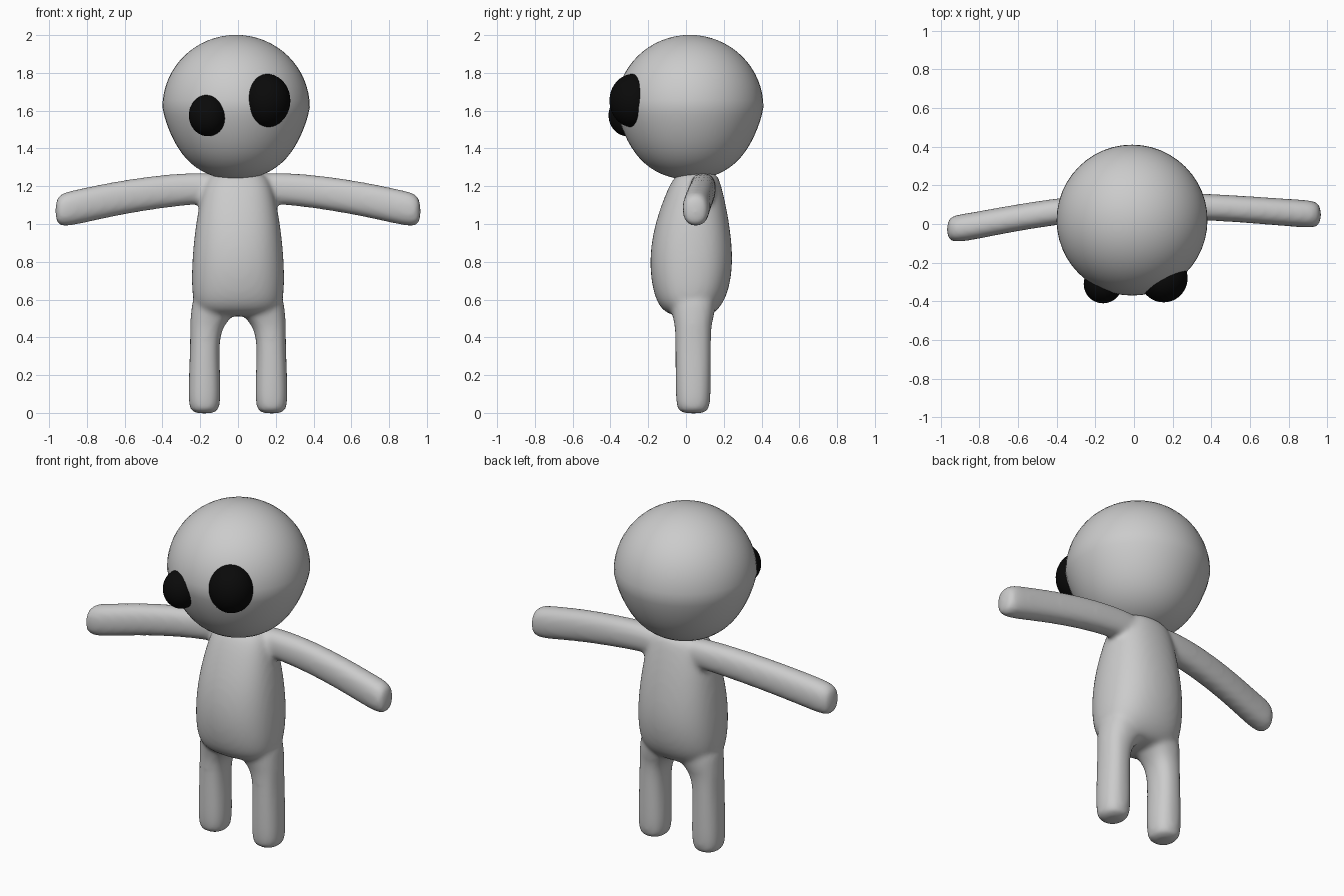
import bpy, bmesh, math
from mathutils import Vector

if "Cube" in bpy.data.objects:
    bpy.data.objects.remove(bpy.data.objects["Cube"])


def loft(bm, rings, u, v, power=0.85, sides=16):
    """Closed tube through rings (centre, half size along u, half size along v)."""
    u, v = Vector(u), Vector(v)
    loops = []
    for c, a, b in rings:
        loop = []
        for i in range(sides):
            t = 2 * math.pi * i / sides
            co, si = math.cos(t), math.sin(t)
            p = Vector(c) + u * a * math.copysign(abs(co) ** power, co) \
                + v * b * math.copysign(abs(si) ** power, si)
            loop.append(bm.verts.new(p))
        loops.append(loop)
    for r, s in zip(loops, loops[1:]):
        for i in range(sides):
            j = (i + 1) % sides
            bm.faces.new((r[i], r[j], s[j], s[i]))
    bm.faces.new(loops[0][::-1])
    bm.faces.new(loops[-1])


def ball(name, centre, radii, mat=None):
    bpy.ops.mesh.primitive_uv_sphere_add(segments=48, ring_count=32)
    ob = bpy.context.object
    ob.name = name
    ob.scale = radii
    ob.location = centre
    bpy.ops.object.shade_smooth()
    if mat:
        ob.data.materials.append(mat)
    return ob


X, Y, Z = (1, 0, 0), (0, 1, 0), (0, 0, 1)
bm = bmesh.new()

# Torso: z, half width, front y, back y
torso = [(0.51, 0.15, -0.06, 0.12), (0.54, 0.225, -0.13, 0.17),
         (0.62, 0.25, -0.175, 0.225), (0.78, 0.25, -0.2, 0.255),
         (0.95, 0.235, -0.182, 0.242), (1.1, 0.21, -0.135, 0.215),
         (1.22, 0.18, -0.085, 0.185), (1.285, 0.13, -0.035, 0.16)]
loft(bm, [((0, (f + b) / 2, z), w, (b - f) / 2) for z, w, f, b in torso], X, Y)

# Legs: z, inner x, outer x, half depth
leg = [(-0.005, 0.115, 0.24, 0.07), (0.03, 0.092, 0.264, 0.092),
       (0.15, 0.09, 0.264, 0.096), (0.35, 0.1, 0.255, 0.096),
       (0.44, 0.085, 0.255, 0.097), (0.49, 0.05, 0.255, 0.105),
       (0.54, 0.0, 0.25, 0.12), (0.65, 0.0, 0.24, 0.12)]
for s in (-1, 1):
    loft(bm, [((s * (i + o) / 2, 0.038, z), (o - i) / 2, d)
              for z, i, o, d in leg], X, Y)

# Arms: x, z, half depth, half height; each bends forward differently
arm = [(0.05, 1.19, 0.07, 0.08), (0.2, 1.19, 0.07, 0.085),
       (0.4, 1.174, 0.07, 0.09), (0.65, 1.135, 0.071, 0.093),
       (0.85, 1.09, 0.073, 0.095), (0.935, 1.075, 0.072, 0.092),
       (0.968, 1.068, 0.05, 0.062)]
for s, ys in ((1, (0.09, 0.09, 0.088, 0.07, 0.055, 0.05, 0.048)),
              (-1, (0.09, 0.085, 0.065, 0.025, -0.015, -0.025, -0.028))):
    loft(bm, [((s * x, y, z), a, b) for (x, z, a, b), y in zip(arm, ys)], Y, Z)

# Fuse torso and limbs into one soft skin
bmesh.ops.recalc_face_normals(bm, faces=bm.faces)
mesh = bpy.data.meshes.new("body")
bm.to_mesh(mesh)
bm.free()
body = bpy.data.objects.new("body", mesh)
bpy.context.collection.objects.link(body)
sub = body.modifiers.new("round", 'SUBSURF')
sub.levels = sub.render_levels = 2
rem = body.modifiers.new("fuse", 'REMESH')
rem.mode = 'VOXEL'
rem.voxel_size = 0.014
rem.use_smooth_shade = True
smooth = body.modifiers.new("soften", 'SMOOTH')
smooth.factor = 0.5
smooth.iterations = 10

# Head, slightly narrowed at the jaw
head = ball("head", (-0.01, 0.02, 1.618), (0.39, 0.39, 0.383))
for vert in head.data.vertices:
    if vert.co.z < 0:
        k = 1 - 0.05 * math.sin(math.pi * -vert.co.z)
        vert.co.x *= k
        vert.co.y *= k

# Uneven black eyes
black = bpy.data.materials.new("black")
black.diffuse_color = (0.003, 0.003, 0.003, 1)
black.use_nodes = True
black.node_tree.nodes["Principled BSDF"].inputs["Base Color"].default_value = black.diffuse_color
ball("small_eye", (-0.16, -0.31, 1.575), (0.1, 0.1, 0.11), black)
ball("large_eye", (0.153, -0.28, 1.653), (0.124, 0.125, 0.141), black)
